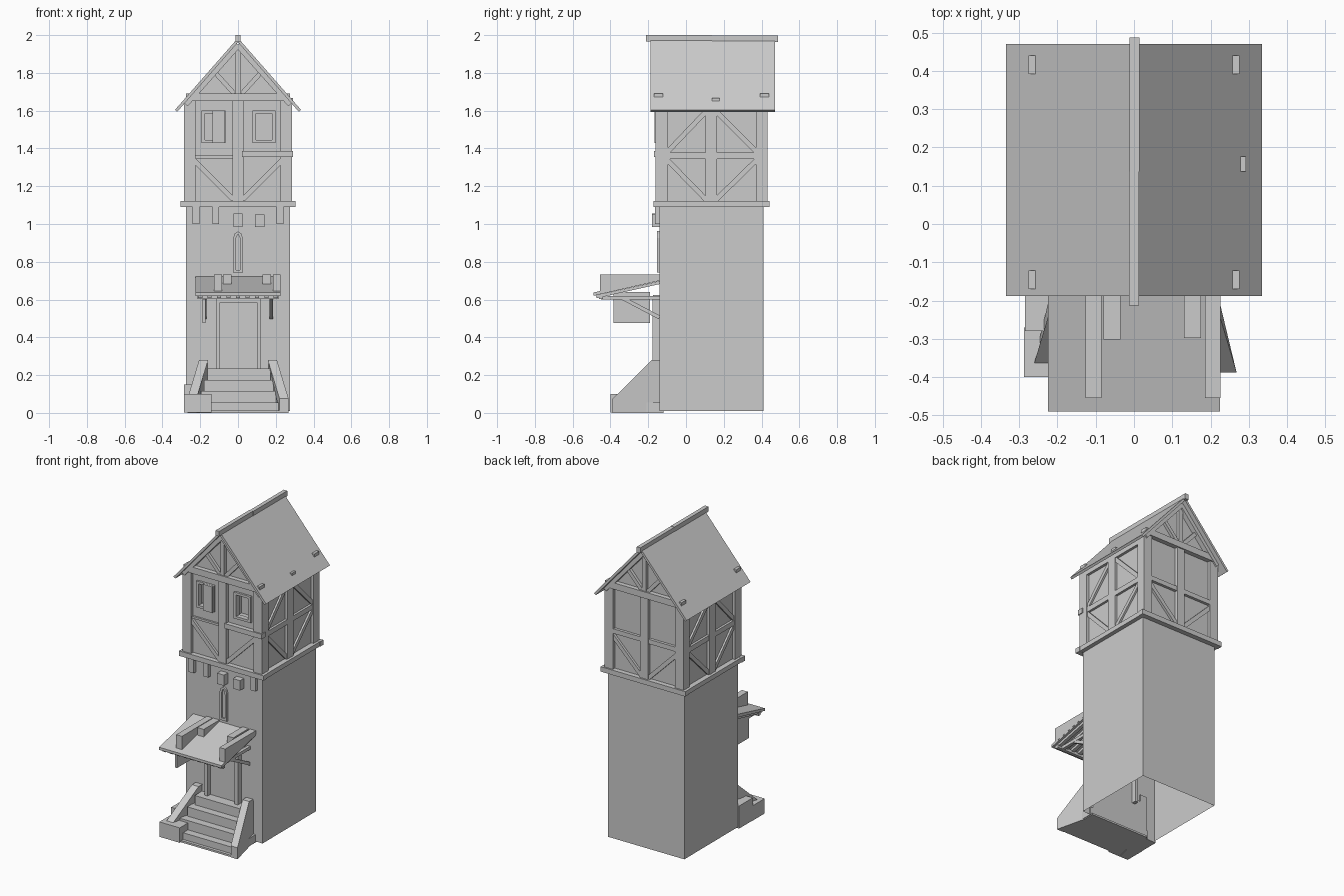
import bpy, bmesh
from mathutils import Vector

if "Cube" in bpy.data.objects:
    bpy.data.objects.remove(bpy.data.objects["Cube"])


def prism(name, pts, axis, lo, hi, open_low=False):
    """Extrude a 2D outline along an axis: x -> (y,z), y -> (x,z), z -> (x,y)."""
    def place(p, t):
        u, v = p
        return {'x': (t, u, v), 'y': (u, t, v), 'z': (u, v, t)}[axis]
    bm = bmesh.new()
    a = [bm.verts.new(place(p, lo)) for p in pts]
    b = [bm.verts.new(place(p, hi)) for p in pts]
    n = len(pts)
    low = bm.faces.new(a)
    bm.faces.new(b)
    for i in range(n):
        j = (i + 1) % n
        bm.faces.new((a[i], a[j], b[j], b[i]))
    bmesh.ops.recalc_face_normals(bm, faces=bm.faces[:])
    if open_low:
        bmesh.ops.delete(bm, geom=[low], context='FACES_ONLY')
    me = bpy.data.meshes.new(name)
    bm.to_mesh(me)
    bm.free()
    ob = bpy.data.objects.new(name, me)
    bpy.context.collection.objects.link(ob)
    return ob


def box(name, x0, x1, y0, y1, z0, z1, **kw):
    return prism(name, [(x0, y0), (x1, y0), (x1, y1), (x0, y1)], 'z', z0, z1, **kw)


def beam(name, p, q, w, axis, lo, hi):
    """Straight timber of width w from p to q lying in a plane across the axis."""
    p, q = Vector(p), Vector(q)
    d = (q - p).normalized()
    s = Vector((-d.y, d.x)) * w / 2
    return prism(name, [p + s, q + s, q - s, p - s], axis, lo, hi)


# Stone tower shaft, open underneath
box("tower_shaft", -.275, .275, -.14, .41, .01, 1.1, open_low=True)

# Sill beams around the jettied storey
for y in (-.155, .425):
    box("sill_beam", -.305, .305, y - .017, y + .017, 1.09, 1.122)
for x in (-.285, .285):
    box("side_sill_beam", x - .017, x + .017, -.15, .43, 1.091, 1.121)

# Corbels below the sill
for x, w, z0, z1, y in ((-.222, .036, 1.0, 1.095, -.165), (-.118, .036, 1.0, 1.095, -.165),
                        (0, .05, .985, 1.055, -.18), (.115, .052, .985, 1.05, -.18),
                        (.222, .036, 1.0, 1.095, -.165)):
    box("corbel", x - w / 2, x + w / 2, y, -.13, z0, z1)

# Plastered upper storey with gable, windows cut in
house = prism("upper_walls", [(-.268, 1.1), (.268, 1.1), (.268, 1.64), (0, 1.95), (-.268, 1.64)],
              'y', -.14, .41)
for i, (a, b) in enumerate(((-.185, -.075), (.085, .19))):
    cut = box("window_cutter", a, b, -.2, -.085, 1.44, 1.59)
    cut.hide_render = True
    cut.hide_set(True)
    m = house.modifiers.new("window_%d" % i, 'BOOLEAN')
    m.object = cut
    m.solver = 'EXACT'
    # Window frame
    for x in (a, b):
        box("window_jamb", x - .009, x + .009, -.155, -.12, 1.43, 1.6)
    for z in (1.437, 1.593):
        box("window_rail", a, b, -.153, -.12, z - .008, z + .008)
box("shutter", -.135, -.07, -.168, -.15, 1.43, 1.6)

# Timber framing on front and back gables
for face, lo, hi in (("front", -.162, -.13), ("back", .40, .432)):
    for s in (-1, 1):
        box(face + "_corner_post", s * .255 - .03, s * .255 + .03, lo, hi, 1.12, 1.66)
        beam(face + "_brace", (s * .235, 1.34), (s * .025, 1.13), .026, 'y', lo + .006, hi - .006)
        beam(face + "_rafter", (s * .28, 1.635), (0, 1.95), .036, 'y', lo - .01, hi + .01)
        beam(face + "_gable_strut", (s * .02, 1.69), (s * .12, 1.80), .024, 'y', lo + .003, hi - .003)
    box(face + "_centre_post", -.028, .028, lo, hi, 1.12, 1.66)
    box(face + "_king_post", -.014, .014, lo, hi, 1.66, 1.95)
    box(face + "_tie_beam", -.275, .275, lo - .008, hi + .008, 1.65, 1.692)
box("front_mid_rail", .02, .29, -.17, -.13, 1.355, 1.387)
box("front_mid_rail_left", -.25, -.02, -.152, -.13, 1.348, 1.362)
box("back_mid_rail", -.28, .28, .40, .428, 1.355, 1.385)

# Timber framing on the two long sides
for s in (-1, 1):
    lo, hi = sorted((s * .25, s * .285))
    for a, b in ((-.155, -.095), (.103, .165), (.37, .425)):
        box("side_post", lo, hi, a, b, 1.12, 1.64)
    box("side_mid_rail", lo + .002, hi - .002, -.15, .425, 1.345, 1.378)
    box("side_wall_plate", lo, hi, -.15, .425, 1.60, 1.64)
    for y0, y1 in ((-.1, .11), (.375, .155)):
        beam("side_upper_brace", (y0, 1.38), (y1, 1.60), .026, 'x', lo + .005, hi - .005)
        beam("side_lower_brace", (y0, 1.34), (y1, 1.125), .026, 'x', lo + .005, hi - .005)

# Roof slopes, ridge and small roof peg
for s in (-1, 1):
    prism("roof_slope", [(0, 1.985), (s * .334, 1.604), (s * .322, 1.594), (0, 1.962)],
          'y', -.188, .47)
box("ridge_front", -.013, .013, -.213, .137, 1.967, 2.0)
box("ridge_back", -.012, .014, .137, .487, 1.963, 1.998)
box("roof_peg", .277, .292, .137, .177, 1.64, 1.668)

# Arched slit window with surround
arch = [(-.026, .742), (.026, .742), (.026, .925), (.018, .948), (0, .962), (-.018, .948), (-.026, .925)]
slit = prism("slit_surround", arch, 'y', -.153, -.13)
hole = prism("slit_cutter", [(x * .45, .85 + (z - .85) * .86) for x, z in arch], 'y', -.2, -.143)
hole.hide_render = True
hole.hide_set(True)
m = slit.modifiers.new("slit", 'BOOLEAN')
m.object = hole
m.solver = 'EXACT'

# Door and frame
box("door", -.095, .105, -.15, -.13, .2, .6)
for x in (-.105, .112):
    box("door_post", x - .011, x + .011, -.178, -.1, .2, .62)
box("door_lintel", -.116, .123, -.176, -.13, .585, .625)

# Awning: sloped board, weights on top, battens and brackets below
prism("awning_board", [(-.14, .722), (-.49, .637), (-.49, .62), (-.14, .70)], 'x', -.225, .225)
for a, b, y in ((-.127, -.085, -.455), (-.08, -.035, -.302), (.13, .175, -.298), (.185, .226, -.455)):
    zs = .637 + (y + .49) * .243 - .008
    prism("awning_weight", [(-.14, .732), (y, .732), (y, zs), (-.14, .708)], 'x', a, b)
for i in range(9):
    x = -.2 + i * .05
    beam("awning_batten", (-.14, .69), (-.475, .615), .016, 'x', x - .011, x + .011)
box("awning_front_beam", -.215, .215, -.46, -.44, .602, .622)
for x in (-.175, .177):
    beam("awning_brace", (-.14, .505), (-.34, .61), .02, 'x', x - .009, x + .009)
    box("awning_arm", x - .01, x + .01, -.45, -.13, .60, .62)
box("awning_side_panel", -.187, -.171, -.383, -.19, .475, .64)

# Steps to the door
for i in range(4):
    w = .225 - i * .018
    box("step", -w + .01, w, -.365 + i * .05, -.13, 0.005, .06 * (i + 1) - .005)

# Flared stair walls
for s in (-1, 1):
    wall = prism("stair_wall", [(-.13, 0), (-.13, .28), (-.18, .28), (-.388, .075), (-.388, 0)],
                 'x', -.024, .024)
    for v in wall.data.vertices:
        v.co.x += s * (.182 + max(0, -.18 - v.co.y) / .208 * .062)

# Loose stone blocks beside the steps
box("stone_block", -.287, -.14, -.40, -.27, .003, .1)
box("rear_stone_block", -.285, -.2, -.28, -.14, .003, .15)
box("stair_footing", -.2, .22, -.385, -.12, 0, .012)
